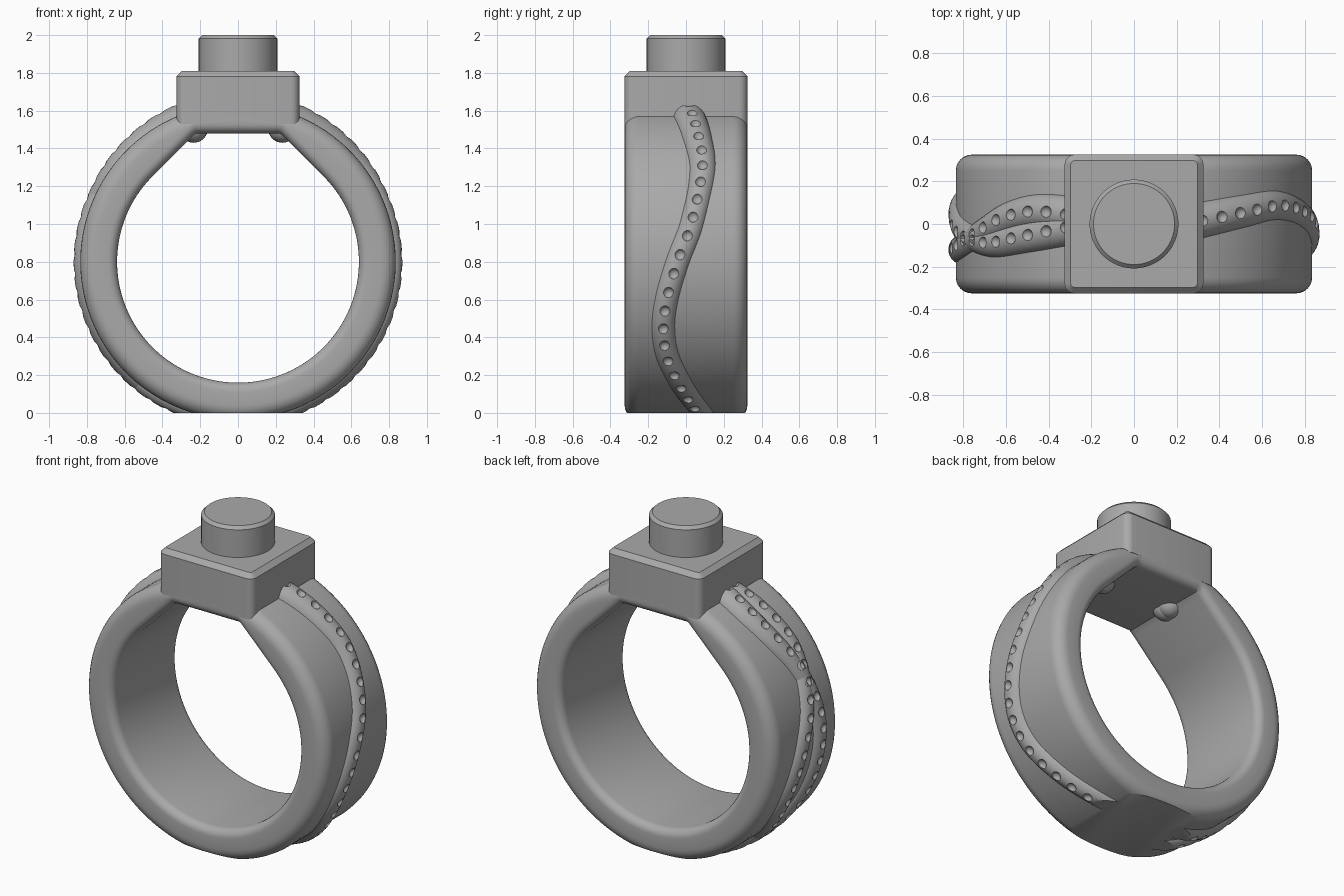
import bpy, bmesh
from math import sin, cos, pi, radians
from mathutils import Vector, Matrix

cube = bpy.data.objects.get("Cube")
if cube:
    bpy.data.objects.remove(cube, do_unlink=True)

metal = bpy.data.materials.new("grey metal")
metal.use_nodes = True
GREY = (0.4, 0.4, 0.4, 1)
metal.diffuse_color = GREY
metal.node_tree.nodes["Principled BSDF"].inputs["Base Color"].default_value = GREY

CENTRE = Vector((0, 0, 0.8))
HALF = 0.325


def finish(name, bm, angle=30):
    bmesh.ops.recalc_face_normals(bm, faces=bm.faces)
    mesh = bpy.data.meshes.new(name)
    bm.to_mesh(mesh)
    bm.free()
    mesh.materials.append(metal)
    ob = bpy.data.objects.new(name, mesh)
    bpy.context.collection.objects.link(ob)
    smooth(ob, angle)
    return ob


def select(ob):
    bpy.ops.object.select_all(action='DESELECT')
    ob.select_set(True)
    bpy.context.view_layer.objects.active = ob


def smooth(ob, angle):
    select(ob)
    bpy.ops.object.shade_smooth_by_angle(angle=radians(angle))


def bridge(bm, a, b):
    n = len(a)
    for i in range(n):
        bm.faces.new((a[i], a[(i + 1) % n], b[(i + 1) % n], b[i]))


def cut_floor(bm):
    geom = bm.verts[:] + bm.edges[:] + bm.faces[:]
    res = bmesh.ops.bisect_plane(bm, geom=geom, plane_co=(0, 0, 0),
                                 plane_no=(0, 0, -1), clear_outer=True)
    edges = [e for e in res["geom_cut"] if isinstance(e, bmesh.types.BMEdge)]
    bmesh.ops.holes_fill(bm, edges=edges, sides=0)


# Ring body: rounded section swept round a hole that has a flattened peak
def hole_radius(t):
    r = 0.64
    if radians(45) < t < radians(135):
        lean = abs(t - pi / 2)
        r = min(0.64 / cos(radians(45) - lean), 0.68 / cos(lean))
    return r


def section(r_in, r_out):
    pts = []
    corners = ((r_out, HALF, 0.075, 0), (r_in, HALF, 0.05, 90),
               (r_in, -HALF, 0.05, 180), (r_out, -HALF, 0.075, 270))
    for r, y, f, start in corners:
        cr = r - f if r == r_out else r + f
        cy = y - f if y > 0 else y + f
        for k in range(7):
            a = radians(start + 15 * k)
            pts.append((cr + f * cos(a), cy + f * sin(a)))
    return pts


bm = bmesh.new()
STEPS = 240
rings = []
for i in range(STEPS):
    t = 2 * pi * i / STEPS
    rings.append([bm.verts.new(CENTRE + Vector((r * cos(t), y, r * sin(t))))
                  for r, y in section(hole_radius(t), 0.835)])
for i in range(STEPS):
    bridge(bm, rings[i], rings[(i + 1) % STEPS])
cut_floor(bm)
finish("ring_body", bm)

# Square block with rounded corners and a chamfered top
bm = bmesh.new()
bmesh.ops.create_cube(bm, size=1, matrix=Matrix.Translation((0, 0, 1.67))
                      @ Matrix.Diagonal((2 * HALF, 2 * HALF, 0.28, 1)))
upright = [e for e in bm.edges if abs(e.verts[0].co.z - e.verts[1].co.z) > 0.1]
bmesh.ops.bevel(bm, geom=upright, offset=0.045, segments=5, profile=0.5, affect='EDGES')
rim = [e for e in bm.edges if all(v.co.z > 1.8 for v in e.verts)]
bmesh.ops.bevel(bm, geom=rim, offset=0.028, segments=1, affect='EDGES')
finish("top_block", bm)

# Round stud with a chamfered rim
bm = bmesh.new()
bmesh.ops.create_cone(bm, cap_ends=True, segments=96, radius1=0.208, radius2=0.208,
                      depth=0.22, matrix=Matrix.Translation((0, 0, 1.89)))
rim = [e for e in bm.edges if all(v.co.z > 1.99 for v in e.verts)]
bmesh.ops.bevel(bm, geom=rim, offset=0.018, segments=1, affect='EDGES')
finish("top_stud", bm)


# Winding bands: tubes following a wavy path, dimpled along their crest
def wave(path, d):
    """Smooth curve through (degrees, y) pairs in rising order."""
    k = 1
    while k < len(path) - 2 and d > path[k + 1][0]:
        k += 1
    k = min(k, len(path) - 3)
    (x0, y0), (x1, y1), (x2, y2), (x3, y3) = path[k - 1:k + 3]
    u, w = (d - x1) / (x2 - x1), x2 - x1
    m1, m2 = w * (y2 - y0) / (x2 - x0), w * (y3 - y1) / (x3 - x1)
    return ((2 * u**3 - 3 * u**2 + 1) * y1 + (u**3 - 2 * u**2 + u) * m1
            + (3 * u**2 - 2 * u**3) * y2 + (u**3 - u**2) * m2)


def swell(d):
    return max(0, min(1, (d - 25) / 45))


def make_band(name, path, side):
    def place(d, r):
        a = radians(d)
        return CENTRE + Vector((side * r * cos(a), wave(path, d), r * sin(a)))

    def spine(d):
        return place(d, 0.8 + 0.005 * swell(d))

    def thickness(d):
        return 0.07 + 0.02 * swell(d)

    bm = bmesh.new()
    rings = []
    for d in range(-76, 77, 2):
        tangent = (spine(d + 0.5) - spine(d - 0.5)).normalized()
        out = Vector((side * cos(radians(d)), 0, sin(radians(d))))
        across = tangent.cross(out).normalized()
        rings.append([bm.verts.new(spine(d) + thickness(d) * (
            cos(2 * pi * k / 32) * out + sin(2 * pi * k / 32) * across))
            for k in range(32)])
    for a, b in zip(rings, rings[1:]):
        bridge(bm, a, b)
    bm.faces.new(rings[0])
    bm.faces.new(rings[-1])
    cut_floor(bm)
    band = finish(name, bm, 35)

    # Dimple cutter
    bm = bmesh.new()
    for k in range(21):
        d = -64 + 6.65 * k
        crest = place(d, 0.808 + 0.005 * swell(d) + thickness(d))
        bmesh.ops.create_uvsphere(bm, u_segments=16, v_segments=10, radius=0.03,
                                  matrix=Matrix.Translation(crest))
    cutter = finish(name + "_dimple_cutter", bm)
    cutter.hide_render = True
    mod = band.modifiers.new("dimples", 'BOOLEAN')
    mod.operation = 'DIFFERENCE'
    mod.solver = 'EXACT'
    mod.object = cutter
    select(band)
    bpy.ops.object.modifier_apply(modifier=mod.name)
    bpy.data.objects.remove(cutter, do_unlink=True)
    smooth(band, 35)

    # Rounded band end showing beneath the block
    bm = bmesh.new()
    bmesh.ops.create_uvsphere(bm, u_segments=24, v_segments=16, radius=0.075,
                              matrix=Matrix.Translation((side * 0.235, wave(path, 74), 1.505)))
    finish(name + "_end", bm)


MAIN = [(-90, 0.15), (-67, 0.06), (-50, -0.03), (-36, -0.1), (-24, -0.12), (-13, -0.1),
        (0, -0.045), (14, 0.03), (36, 0.087), (52, 0.06), (75, 0.0), (90, -0.03)]
CROSSING = [(-90, 0.13), (-67, 0.08), (-45, 0.0), (-24, -0.08), (0, -0.12), (15, -0.1),
            (31, -0.04), (45, 0.03), (58, 0.06), (75, 0.035), (90, 0.02)]

make_band("left_band", MAIN, 1)
make_band("right_band", [(d, -y) for d, y in MAIN], -1)
make_band("right_crossing_band", CROSSING, -1)
